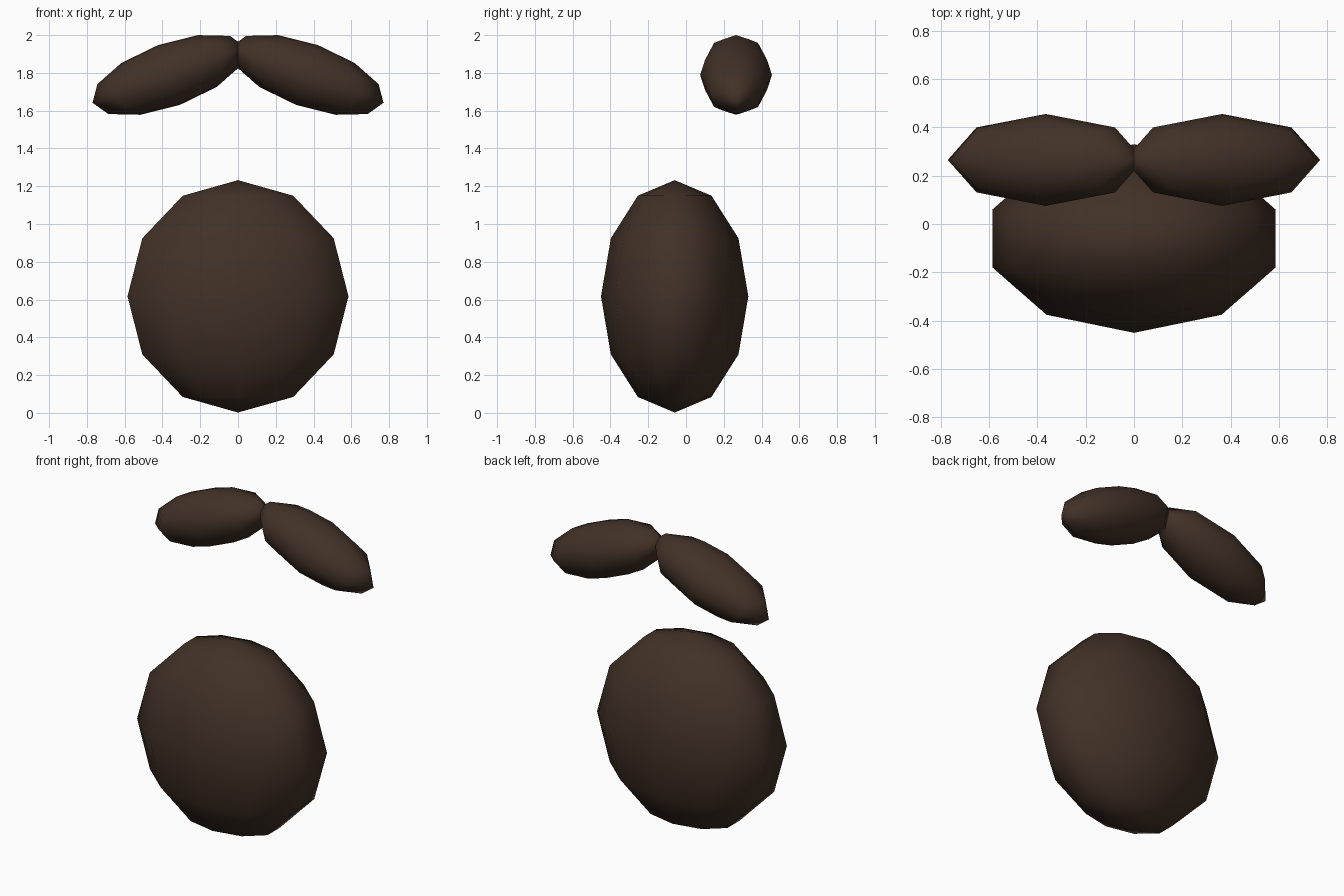
import bpy
from math import radians

cube = bpy.data.objects.get("Cube")
if cube:
    bpy.data.objects.remove(cube, do_unlink=True)

# Single dark brown colour
brown = bpy.data.materials.new("dark_brown")
brown.use_nodes = True
colour = (0.054, 0.031, 0.020, 1)
brown.diffuse_color = colour
brown.node_tree.nodes["Principled BSDF"].inputs["Base Color"].default_value = colour


def ellipsoid(name, segments, centre, radii, tilt=0):
    """Low-poly smooth-shaded ellipsoid, tilted about the y axis."""
    bpy.ops.mesh.primitive_uv_sphere_add(
        segments=segments, ring_count=6, radius=1,
        location=centre, rotation=(0, radians(tilt), 0))
    obj = bpy.context.object
    obj.name = name
    obj.scale = radii
    obj.data.materials.append(brown)
    bpy.ops.object.shade_smooth()
    return obj


# Large round nose
ellipsoid("nose", 10, (0, -0.06, 0.617), (0.615, 0.39, 0.615))

# Pair of drooping brows meeting in the middle
for side, label in ((1, "left"), (-1, "right")):
    ellipsoid(label + "_brow", 8, (side * 0.365, 0.265, 1.789),
              (0.431, 0.19, 0.1685), side * 20)
